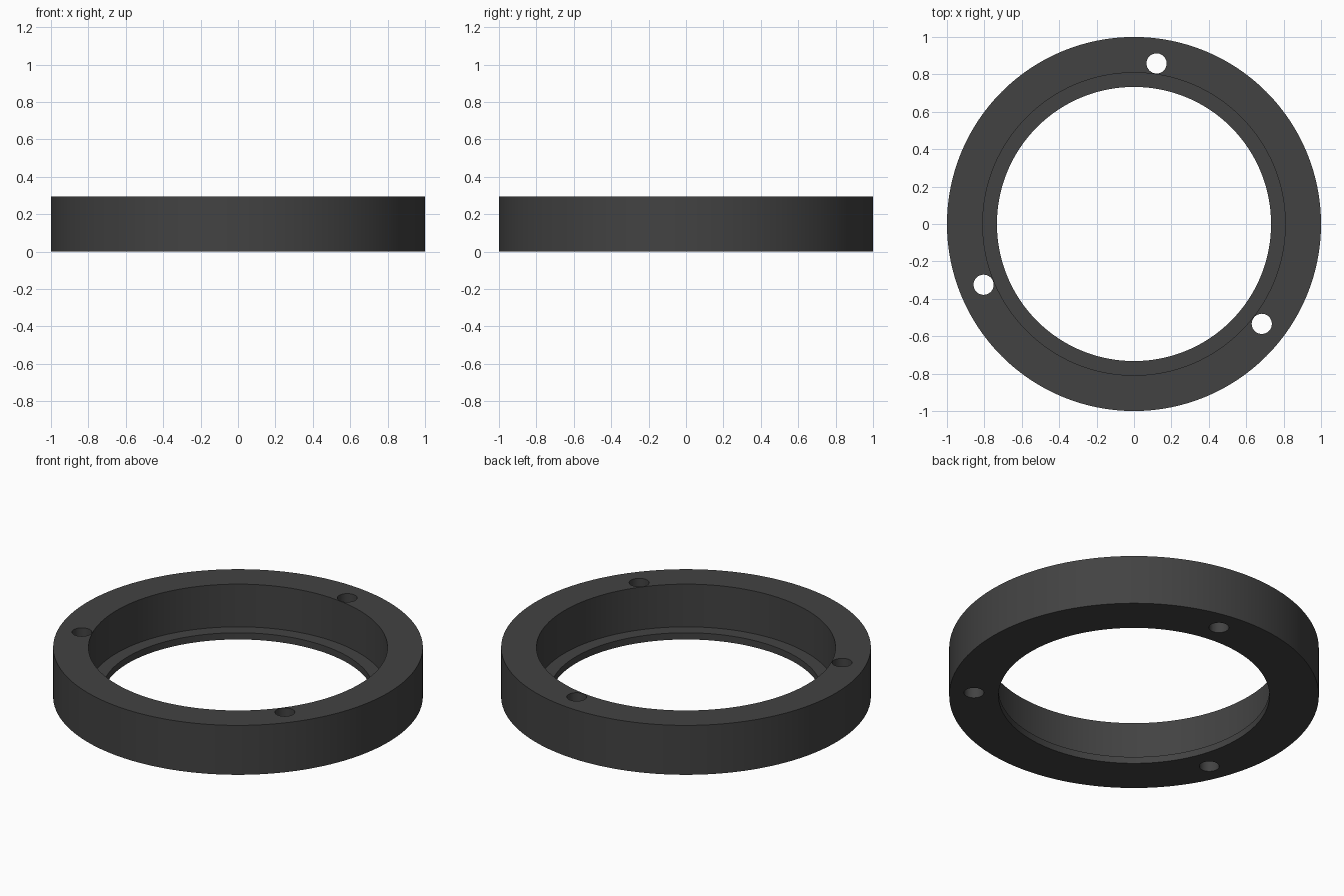
import bpy, bmesh, math

if "Cube" in bpy.data.objects:
    bpy.data.objects.remove(bpy.data.objects["Cube"])

SEGMENTS = 128
HEIGHT = 0.295

dark = bpy.data.materials.new("dark_grey")
dark.diffuse_color = (0.055, 0.055, 0.055, 1)
dark.use_nodes = True
dark.node_tree.nodes["Principled BSDF"].inputs["Base Color"].default_value = dark.diffuse_color


def finish(name, bm):
    bmesh.ops.recalc_face_normals(bm, faces=bm.faces)
    mesh = bpy.data.meshes.new(name)
    bm.to_mesh(mesh)
    bm.free()
    mesh.materials.append(dark)
    obj = bpy.data.objects.new(name, mesh)
    bpy.context.collection.objects.link(obj)
    return obj


# Ring body: stepped cross-section (radius, height) revolved around z
profile = [(0.733, 0), (1, 0), (1, HEIGHT), (0.809, HEIGHT), (0.809, 0.04), (0.733, 0.04)]
bm = bmesh.new()
loops = []
for i in range(SEGMENTS):
    a = math.tau * i / SEGMENTS
    loops.append([bm.verts.new((r * math.cos(a), r * math.sin(a), z)) for r, z in profile])
for i in range(SEGMENTS):
    here, after = loops[i], loops[(i + 1) % SEGMENTS]
    for j in range(len(profile)):
        k = (j + 1) % len(profile)
        bm.faces.new((here[j], after[j], after[k], here[k]))
ring = finish("mounting_ring", bm)

# Three bolt holes, evenly spaced, drilled right through
bm = bmesh.new()
for degrees in (82, 202, 322):
    a = math.radians(degrees)
    made = bmesh.ops.create_cone(bm, cap_ends=True, segments=32, radius1=0.054,
                                 radius2=0.054, depth=HEIGHT + 0.2)
    bmesh.ops.translate(bm, verts=made["verts"],
                        vec=(0.867 * math.cos(a), 0.867 * math.sin(a), HEIGHT / 2))
cutter = finish("bolt_hole_cutter", bm)
cutter.hide_render = True
cutter.hide_set(True)

cut = ring.modifiers.new("bolt_holes", "BOOLEAN")
cut.operation = "DIFFERENCE"
cut.solver = "EXACT"
cut.object = cutter

# Apply the holes, then smooth the round walls and keep the rims sharp
bpy.context.view_layer.objects.active = ring
ring.select_set(True)
bpy.ops.object.modifier_apply(modifier=cut.name)
bpy.ops.object.shade_smooth_by_angle(angle=math.radians(30))
